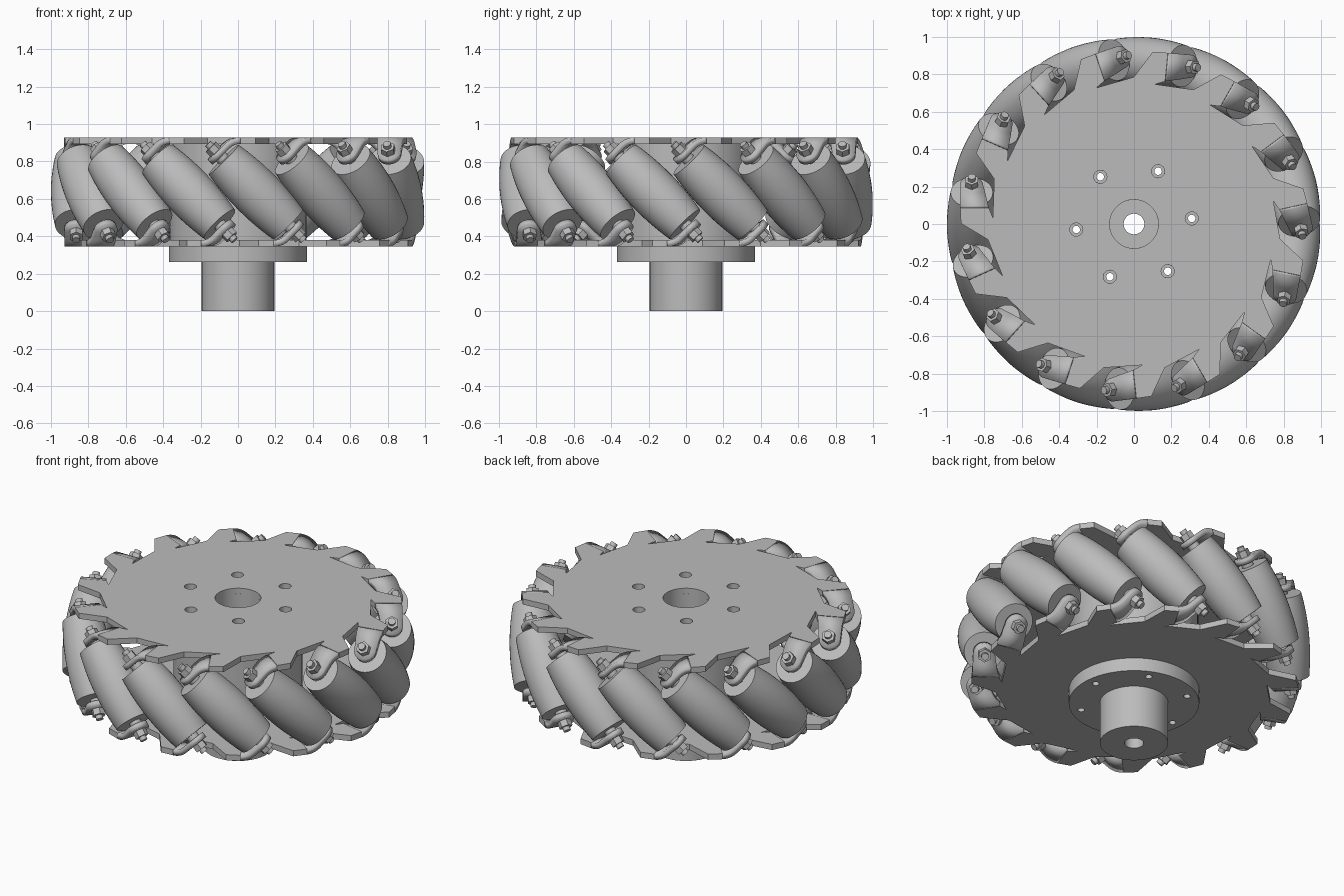
import bpy, bmesh
from math import sin, cos, pi, radians, sqrt, hypot, atan2
from mathutils import Matrix, Vector

if "Cube" in bpy.data.objects:
    bpy.data.objects.remove(bpy.data.objects["Cube"])

COUNT = 15            # rollers around the wheel
STEP = 2 * pi / COUNT
R = 0.866             # distance of roller centres from the wheel axis
MID = 0.637           # height of the roller centres
THICK = 0.035         # plate thickness
PLATE_Z = 0.275       # plate distance from the roller centres
WHEEL = Matrix.Translation((0, 0, MID)) @ Matrix.Rotation(radians(12.3), 4, 'Z')
FLIP = Matrix.Rotation(pi, 4, 'X')

grey = bpy.data.materials.new("metal grey")
grey.use_nodes = True
grey.diffuse_color = (0.5, 0.5, 0.5, 1)
grey.node_tree.nodes["Principled BSDF"].inputs["Base Color"].default_value = (0.5, 0.5, 0.5, 1)


def add(name, mesh, matrix=Matrix()):
    ob = bpy.data.objects.new(name, mesh)
    bpy.context.collection.objects.link(ob)
    ob.matrix_world = matrix
    if not mesh.materials:
        mesh.materials.append(grey)
    return ob


def smooth(ob, angle=30):
    bpy.ops.object.select_all(action='DESELECT')
    ob.select_set(True)
    bpy.context.view_layer.objects.active = ob
    bpy.ops.object.shade_smooth_by_angle(angle=radians(angle))


def circle(r, x=0, y=0, n=64):
    return [(x + r * cos(2 * pi * i / n), y + r * sin(2 * pi * i / n)) for i in range(n)]


def screw_holes(r, start):
    return [circle(r, 0.31 * cos(start + k * pi / 3), 0.31 * sin(start + k * pi / 3), 24)
            for k in range(6)]


def slab(name, loops, z0, z1, matrix=Matrix()):
    """Flat plate with holes: the first loop is the outline."""
    cu = bpy.data.curves.new(name, 'CURVE')
    cu.dimensions = '2D'
    cu.fill_mode = 'BOTH'
    cu.extrude = (z1 - z0) / 2
    for loop in loops:
        sp = cu.splines.new('POLY')
        sp.points.add(len(loop) - 1)
        for p, (x, y) in zip(sp.points, loop):
            p.co = (x, y, 0, 1)
        sp.use_cyclic_u = True
    tmp = bpy.data.objects.new(name, cu)
    bpy.context.collection.objects.link(tmp)
    dg = bpy.context.evaluated_depsgraph_get()
    mesh = bpy.data.meshes.new_from_object(tmp.evaluated_get(dg))
    bpy.data.objects.remove(tmp)
    bm = bmesh.new()
    bm.from_mesh(mesh)
    bmesh.ops.remove_doubles(bm, verts=bm.verts, dist=1e-5)
    bmesh.ops.recalc_face_normals(bm, faces=bm.faces)
    bmesh.ops.translate(bm, verts=bm.verts, vec=(0, 0, (z0 + z1) / 2))
    bm.to_mesh(mesh)
    bm.free()
    smooth(add(name, mesh, matrix))


# Toothed side plates
BEND = -0.131         # tangential position of the tab fold
FOLD_R = 0.1
START = BEND + FOLD_R * (sqrt(2) - 1)
IN0, OUT0 = 0.775, 0.928


def polar(x, y):
    return hypot(x, y), atan2(y, x)


tooth = [(0.925, radians(-24.5)), (0.785, radians(-18.2)), (0.755, radians(-2.9)),
         polar(IN0, START), polar(OUT0, START)]
outline = [(r * cos(a + k * STEP), r * sin(a + k * STEP)) for k in range(COUNT) for r, a in tooth]


# Bent tabs that hold the roller axles
def tab_mesh():
    rows = []
    end_r, centre = 0.062, 0.868
    steps = 8
    for i in range(steps + 1):                       # curved fold
        a = pi / 4 * i / steps
        rows.append([START - FOLD_R * sin(a), PLATE_Z - FOLD_R * (1 - cos(a)), 0, 0])
    bolt_t, bolt_z = BEND - 0.072, PLATE_Z - 0.072
    length = START - bolt_t
    for row in rows:
        f = (START - row[0]) / length
        row[2] = IN0 + (centre - end_r - IN0) * f
        row[3] = OUT0 + (centre + end_r - OUT0) * f
    for i in range(9):                               # rounded end
        a = pi / 2 * i / 8 * 0.97
        d = end_r * sin(a) / sqrt(2)
        w = end_r * cos(a)
        rows.append([bolt_t - d, bolt_z - d, centre - w, centre + w])
    bm = bmesh.new()
    pairs = [(bm.verts.new((i, t, z)), bm.verts.new((o, t, z))) for t, z, i, o in rows]
    for (a, b), (c, d) in zip(pairs, pairs[1:]):
        bm.faces.new((a, b, d, c))
    bmesh.ops.recalc_face_normals(bm, faces=bm.faces)
    mesh = bpy.data.meshes.new("bent_tab")
    bm.to_mesh(mesh)
    bm.free()
    return mesh


tab = tab_mesh()
for side, turn, hole, bore, sign in (("top", Matrix(), 0.035, 0.13, 1),
                                     ("bottom", FLIP, 0.02, 0.055, -1)):
    holes = screw_holes(hole, sign * radians(5.5 - 12.3))
    slab(side + "_plate", [outline, circle(bore)] + holes,
         PLATE_Z - THICK / 2, PLATE_Z + THICK / 2, WHEEL @ turn)
    for k in range(COUNT):
        ob = add(f"{side}_tab_{k + 1}", tab, WHEEL @ turn @ Matrix.Rotation(k * STEP, 4, 'Z'))
        if k == 0:
            smooth(ob)
        mod = ob.modifiers.new("thickness", 'SOLIDIFY')
        mod.thickness = THICK
        mod.offset = 0

# Hub drum, flange and shaft
start = radians(5.5)
slab("hub_drum", [circle(0.365), circle(0.13)] + screw_holes(0.035, start), 0.38, 0.895)
slab("hub_flange", [circle(0.37), circle(0.055)] + screw_holes(0.02, start), 0.262, 0.345)
slab("hub_shaft", [circle(0.194), circle(0.055)], 0, 0.262)


# Barrel-shaped roller, turned around its own axis
def roller_mesh():
    half, rings, n = 0.245, 12, 40
    bm = bmesh.new()
    loops = []
    for j in range(rings + 1):
        s = half * (2 * j / rings - 1)
        r = 1 - sqrt(R * R + s * s / 2) - 0.004 * (s / half) ** 2
        loops.append([bm.verts.new((x, y, s)) for x, y in circle(r, n=n)])
    for a, b in zip(loops, loops[1:]):
        for i in range(n):
            bm.faces.new((a[i], a[(i + 1) % n], b[(i + 1) % n], b[i]))
    bm.faces.new(loops[0][::-1])
    bm.faces.new(loops[-1])
    mesh = bpy.data.meshes.new("roller")
    bm.to_mesh(mesh)
    bm.free()
    return mesh


# Axle with spacers and hexagonal nuts at both ends
def axle_mesh():
    bm = bmesh.new()

    def rod(r, z0, z1, n):
        bmesh.ops.create_cone(bm, cap_ends=True, segments=n, radius1=r, radius2=r, depth=z1 - z0,
                              matrix=Matrix.Translation((0, 0, (z0 + z1) / 2)))

    rod(0.021, -0.365, 0.365, 20)
    for s in (-1, 1):
        for r, a, b, n in ((0.035, 0.24, 0.275, 20), (0.039, 0.303, 0.342, 6)):
            rod(r, min(s * a, s * b), max(s * a, s * b), n)
    mesh = bpy.data.meshes.new("axle")
    bm.to_mesh(mesh)
    bm.free()
    return mesh


roller, axle = roller_mesh(), axle_mesh()
for k in range(COUNT):
    place = (WHEEL @ Matrix.Rotation(k * STEP, 4, 'Z') @ Matrix.Translation((R, 0, 0))
             @ Matrix.Rotation(pi / 4, 4, 'X'))
    for name, mesh in (("roller", roller), ("axle", axle)):
        ob = add(f"{name}_{k + 1}", mesh, place)
        if k == 0:
            smooth(ob)
